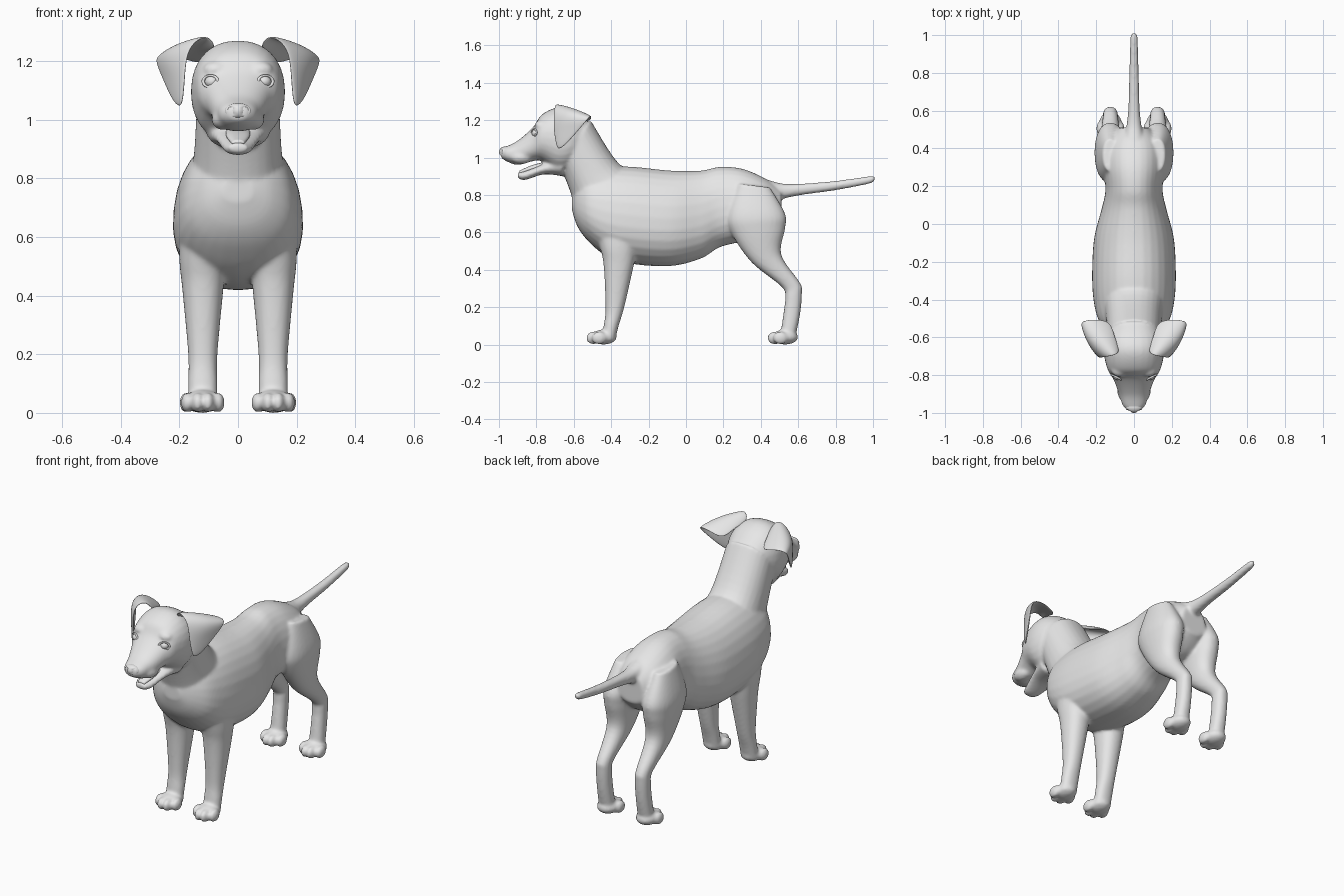
import bpy, bmesh, math
from mathutils import Matrix, Vector

default_cube = bpy.data.objects.get("Cube")
if default_cube:
    bpy.data.objects.remove(default_cube, do_unlink=True)

# One plain coat colour
coat = bpy.data.materials.new("light_grey")
coat.use_nodes = True
coat.diffuse_color = (.8, .8, .8, 1)
coat.node_tree.nodes["Principled BSDF"].inputs["Base Color"].default_value = coat.diffuse_color


def finish(bm, name):
    """Turn a bmesh into a smooth shaded object with the coat material."""
    bmesh.ops.recalc_face_normals(bm, faces=bm.faces[:])
    mesh = bpy.data.meshes.new(name)
    bm.to_mesh(mesh)
    bm.free()
    mesh.materials.append(coat)
    for poly in mesh.polygons:
        poly.use_smooth = True
    obj = bpy.data.objects.new(name, mesh)
    bpy.context.scene.collection.objects.link(obj)
    return obj


def spline(before, start, end, after, t):
    """Smooth interpolation between the values start and end."""
    slope_in, slope_out = (end - before) / 2, (after - start) / 2
    rise = end - start
    bend = 3 * rise - 2 * slope_in - slope_out
    twist = slope_in + slope_out - 2 * rise
    return start + t * (slope_in + t * (bend + t * twist))


def loft(bm, sections, centre_x=0, egg=0, segments=28, steps=6):
    """Skin oval sections (front y, front z, back y, back z, half width)."""
    last = len(sections) - 1
    dense = []
    for i in range(last):
        near = [sections[min(max(i + k, 0), last)] for k in (-1, 0, 1, 2)]
        for step in range(steps):
            dense.append([spline(*values, step / steps) for values in zip(*near)])
    dense.append(sections[-1])
    rings = []
    for front_y, front_z, back_y, back_z, width in dense:
        middle = Vector((centre_x, (front_y + back_y) / 2, (front_z + back_z) / 2))
        reach = Vector((0, back_y - front_y, back_z - front_z)) / 2
        ring = []
        for k in range(segments):
            angle = math.tau * k / segments
            across, along = [math.copysign(abs(value) ** .9, value)
                             for value in (math.cos(angle), math.sin(angle))]
            sideways = Vector((width * across * (1 - egg * along), 0, 0))
            ring.append(bm.verts.new(middle + sideways + reach * along))
        rings.append(ring)
    for low, high in zip(rings, rings[1:]):
        for k in range(segments):
            following = (k + 1) % segments
            bm.faces.new((low[k], low[following], high[following], high[k]))
    bm.faces.new(rings[0])
    bm.faces.new(rings[-1])


def upright(rows):
    """Upright sections from (y, bottom, top, half width)."""
    return [(y, bottom, y, top, width) for y, bottom, top, width in rows]


def level(rows):
    """Level sections from (front, back, height, half width)."""
    return [(front, z, back, z, width) for front, back, z, width in rows]


def tube(rows):
    """Round sections from (y, height, radius)."""
    return [(y, z - radius, y, z + radius, radius) for y, z, radius in rows]


def ball(bm, centre, scale):
    matrix = Matrix.Translation(centre) @ Matrix.Diagonal((*scale, 1))
    bmesh.ops.create_uvsphere(bm, u_segments=24, v_segments=16, radius=1, matrix=matrix)


def paw(bm, x, y):
    """Rounded foot with four toes, the middle pair reaching further."""
    ball(bm, (x, y, .04), (.06, .07, .04))
    for toe in (-1.5, -.5, .5, 1.5):
        reach = .07 - .03 * abs(toe)
        ball(bm, (x + .035 * toe, y - reach, .035), (.022, .04, .035))


body = bmesh.new()

# Torso, chest to rump
loft(body, upright([
    (-.61, .72, .8, .05), (-.58, .63, .89, .12), (-.52, .55, .93, .18),
    (-.42, .47, .95, .21), (-.28, .43, .95, .22), (-.08, .42, .93, .21),
    (.08, .46, .93, .17), (.18, .52, .95, .15), (.3, .55, .94, .16),
    (.42, .58, .89, .15), (.51, .66, .83, .08)]), egg=.12)

# Neck
loft(body, [(-.58, .66, -.24, .89, .17), (-.61, .79, -.37, .98, .15),
            (-.67, .95, -.51, 1.2, .14)])

# Skull and upper muzzle
loft(body, upright([
    (-.52, 1.04, 1.19, .1), (-.6, .95, 1.25, .15), (-.68, .92, 1.27, .16),
    (-.77, .98, 1.23, .14), (-.82, .98, 1.16, .11), (-.9, .96, 1.09, .08),
    (-.96, .98, 1.06, .06), (-.99, 1, 1.05, .03)]))

# Lower jaw
loft(body, upright([(-.66, .9, 1.02, .11), (-.76, .91, .97, .08),
                    (-.86, .88, .93, .05), (-.9, .89, .92, .03)]))

# Tail
loft(body, tube([(.44, .82, .06), (.52, .82, .04), (.62, .83, .03),
                 (.8, .85, .025), (.98, .88, .02), (1.01, .89, .01)]))

for side in (1, -1):
    # Front leg
    loft(body, level([
        (-.5, -.2, .66, .08), (-.46, -.26, .52, .08), (-.44, -.28, .42, .07),
        (-.43, -.33, .2, .05), (-.44, -.36, .1, .05), (-.45, -.38, .02, .05)]),
        centre_x=side * .12)
    paw(body, side * .12, -.44)
    # Hind leg
    loft(body, [
        (.28, .86, .45, .84, .04), (.22, .7, .53, .7, .08), (.24, .6, .53, .62, .08),
        (.35, .44, .51, .48, .06), (.51, .31, .61, .33, .04), (.53, .25, .62, .28, .04),
        (.52, .16, .61, .16, .04), (.5, .02, .58, .02, .045)],
        centre_x=side * .125)
    paw(body, side * .125, .53)
    # Brow and lip fullness
    ball(body, (side * .075, -.775, 1.17), (.045, .035, .03))
    ball(body, (side * .05, -.88, 1), (.04, .06, .035))

dog_body = finish(body, "body")
blend = dog_body.modifiers.new("blend_parts", "REMESH")
blend.mode = "VOXEL"
blend.voxel_size = .008
blend.use_smooth_shade = True
soften = dog_body.modifiers.new("soften", "SMOOTH")
soften.factor = .5
soften.iterations = 9

# Nose with two nostril hollows
nose = bmesh.new()
nose_centre = Vector((0, -.97, 1.03))
ball(nose, nose_centre, (.045, .03, .028))
for vert in nose.verts:
    offset = vert.co - nose_centre
    if offset.y < 0 and math.hypot(abs(offset.x) - .024, offset.z) < .012:
        vert.co.y += .014
finish(nose, "nose")

# Tongue
tongue = bmesh.new()
loft(tongue, upright([(-.74, .95, .98, .04), (-.82, .93, .96, .04), (-.89, .91, .93, .02)]))
finish(tongue, "tongue")

# Ear sheet, rows from the skull over the fold to the tip, front edge first
EAR_ROWS = [
    [(.07, -.68, 1.24), (.1, -.6, 1.23), (.12, -.51, 1.18)],
    [(.1, -.7, 1.3), (.18, -.6, 1.27), (.21, -.5, 1.22)],
    [(.17, -.71, 1.25), (.26, -.62, 1.24), (.29, -.51, 1.22)],
    [(.18, -.71, 1.15), (.22, -.66, 1.15), (.27, -.55, 1.17)],
    [(.19, -.69, 1.05), (.2, -.68, 1.04), (.22, -.65, 1.06)],
]

for side, label in ((1, "left"), (-1, "right")):
    ear = bmesh.new()
    grid = [[ear.verts.new((side * x, y, z)) for x, y, z in row] for row in EAR_ROWS]
    for upper, lower in zip(grid, grid[1:]):
        for k in range(len(upper) - 1):
            ear.faces.new((upper[k], upper[k + 1], lower[k + 1], lower[k]))
    ear_object = finish(ear, label + "_ear")
    thicken = ear_object.modifiers.new("thickness", "SOLIDIFY")
    thicken.thickness = .016
    thicken.offset = 0
    rounding = ear_object.modifiers.new("rounding", "SUBSURF")
    rounding.levels = rounding.render_levels = 3

    # Eyeball and almond shaped lids
    eye_centre = Vector((side * .088, -.8, 1.13))
    eye = bmesh.new()
    ball(eye, eye_centre, (.025, .025, .022))
    finish(eye, label + "_eye")

    outward = Vector((side * .45, -.9, .1)).normalized()
    bpy.ops.mesh.primitive_torus_add(
        major_radius=.025, minor_radius=.005, location=eye_centre + outward * .014,
        rotation=outward.to_track_quat("Z", "Y").to_euler())
    lids = bpy.context.object
    lids.name = label + "_eyelids"
    lids.scale = (1.1, .8, 1)
    lids.data.materials.append(coat)
    bpy.ops.object.shade_smooth()
